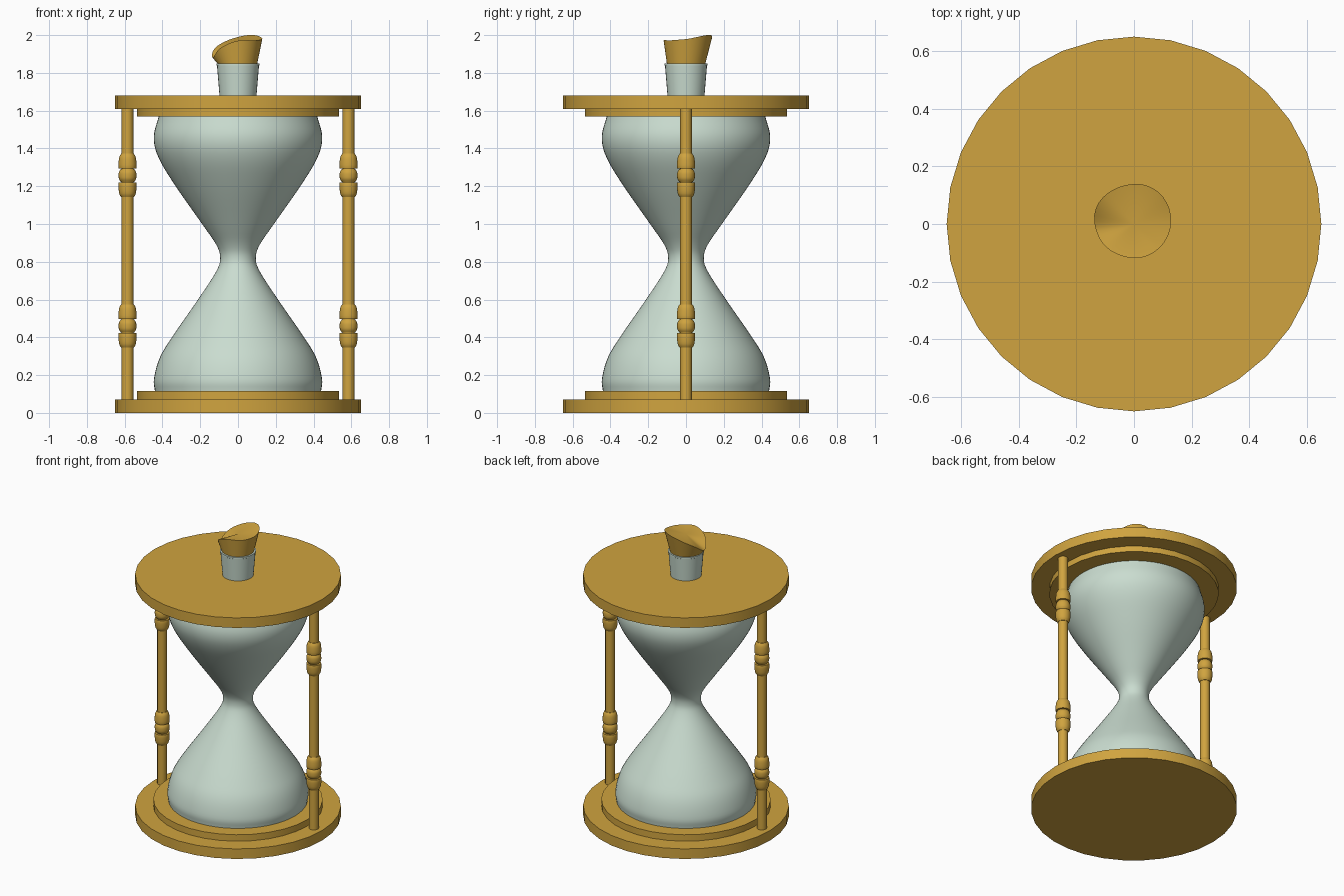
import bpy, bmesh, math
from mathutils import Vector

cube = bpy.data.objects.get("Cube")
if cube:
    bpy.data.objects.remove(cube, do_unlink=True)


def make_material(name, colour):
    mat = bpy.data.materials.new(name)
    mat.use_nodes = True
    mat.diffuse_color = colour
    mat.node_tree.nodes["Principled BSDF"].inputs["Base Color"].default_value = colour
    return mat


wood = make_material("golden wood", (0.63, 0.37, 0.05, 1))
glass = make_material("pale green glass", (0.59, 0.72, 0.63, 1))


def finish(name, bm, mat, angle=35):
    bmesh.ops.recalc_face_normals(bm, faces=bm.faces)
    mesh = bpy.data.meshes.new(name)
    bm.to_mesh(mesh)
    bm.free()
    mesh.materials.append(mat)
    obj = bpy.data.objects.new(name, mesh)
    bpy.context.collection.objects.link(obj)
    bpy.ops.object.select_all(action='DESELECT')
    obj.select_set(True)
    bpy.context.view_layer.objects.active = obj
    bpy.ops.object.shade_smooth_by_angle(angle=math.radians(angle))
    return obj


def spline(points, steps):
    """Smooth curve through the points, with evenly split spans."""
    pts = [Vector(p) for p in points]
    pts = [2 * pts[0] - pts[1]] + pts + [2 * pts[-1] - pts[-2]]
    out = []
    for a, b, c, d in zip(pts, pts[1:], pts[2:], pts[3:]):
        for i in range(steps):
            t = i / steps
            out.append(0.5 * (2 * b + (c - a) * t + (2 * a - 5 * b + 4 * c - d) * t**2
                              + (3 * b - a - 3 * c + d) * t**3))
    return out + [pts[-2]]


def lathe(name, profile, mat, sides=32, x=0):
    """Spin (radius, height) points around a vertical axis and cap both ends."""
    bm = bmesh.new()
    rings = []
    for r, z in profile:
        turn = [math.tau * i / sides for i in range(sides)]
        rings.append([bm.verts.new((x + r * math.cos(a), r * math.sin(a), z)) for a in turn])
    for low, high in zip(rings, rings[1:]):
        for i in range(sides):
            j = (i + 1) % sides
            bm.faces.new((low[i], low[j], high[j], high[i]))
    bm.faces.new(rings[0])
    bm.faces.new(rings[-1])
    return finish(name, bm, mat)


# Round plates at both ends
for name, radius, bottom, top in (("base_plate", 0.65, 0, 0.07), ("base_step", 0.535, 0.07, 0.115),
                                  ("top_step", 0.535, 1.57, 1.61), ("top_plate", 0.65, 1.61, 1.68)):
    lathe(name, [(radius, bottom), (radius, top)], wood)

# Double glass bulb
bulb = [(0.44, 0.115), (0.445, 0.18), (0.415, 0.29), (0.35, 0.4), (0.205, 0.61), (0.115, 0.75),
        (0.094, 0.82), (0.115, 0.89), (0.19, 1.0), (0.33, 1.2), (0.42, 1.35), (0.446, 1.46), (0.418, 1.575)]
lathe("glass_bulb", spline(bulb, 5), glass, sides=64)

# Turned posts with beads
barrel = spline([(0.034, -0.115), (0.044, -0.095), (0.048, -0.055), (0.046, -0.036)], 3)
ring = spline([(0.036, -0.034), (0.045, -0.018), (0.047, 0), (0.045, 0.018), (0.036, 0.034)], 3)
for side, x in (("left", 0.585), ("right", -0.585)):
    lathe(side + "_post", [(0.031, 0.07), (0.031, 1.61)], wood, 24, x)
    for level, z in (("lower", 0.46), ("upper", 1.257)):
        label = side + "_" + level
        lathe(label + "_bead", [(r, z + h) for r, h in ring], wood, 24, x)
        lathe(label + "_bottom_barrel", [(r, z + h) for r, h in barrel], wood, 24, x)
        lathe(label + "_top_barrel", [(r, z - h) for r, h in reversed(barrel)], wood, 24, x)

# Bottle neck
lathe("glass_neck", [(0.098, 1.68), (0.111, 1.838), (0.114, 1.84), (0.114, 1.85)], glass)

# Cork with a slanted, curved top: (angle, height) round its rim
rim = [(-45, 1.972), (0, 1.98), (50, 2.0), (90, 1.99), (135, 1.945), (190, 1.88),
       (230, 1.93), (270, 1.97), (315, 1.972)]
bm = bmesh.new()
low, high = [], []
for angle, z in spline(rim, 5)[:-1]:
    a = math.radians(angle)
    c, s = math.cos(a), math.sin(a)
    r = 0.1 + 0.22 * (z - 1.85)
    low.append(bm.verts.new((0.1 * c, 0.1 * s, 1.84)))
    high.append(bm.verts.new((r * c + 0.03 * (c < 0) * c, r * s + 0.008, z)))
centre = bm.verts.new((0, 0, 1.962))
for i in range(len(low)):
    j = (i + 1) % len(low)
    bm.faces.new((low[i], low[j], high[j], high[i]))
    bm.faces.new((high[i], high[j], centre))
bm.faces.new(low)
finish("cork_stopper", bm, wood)
